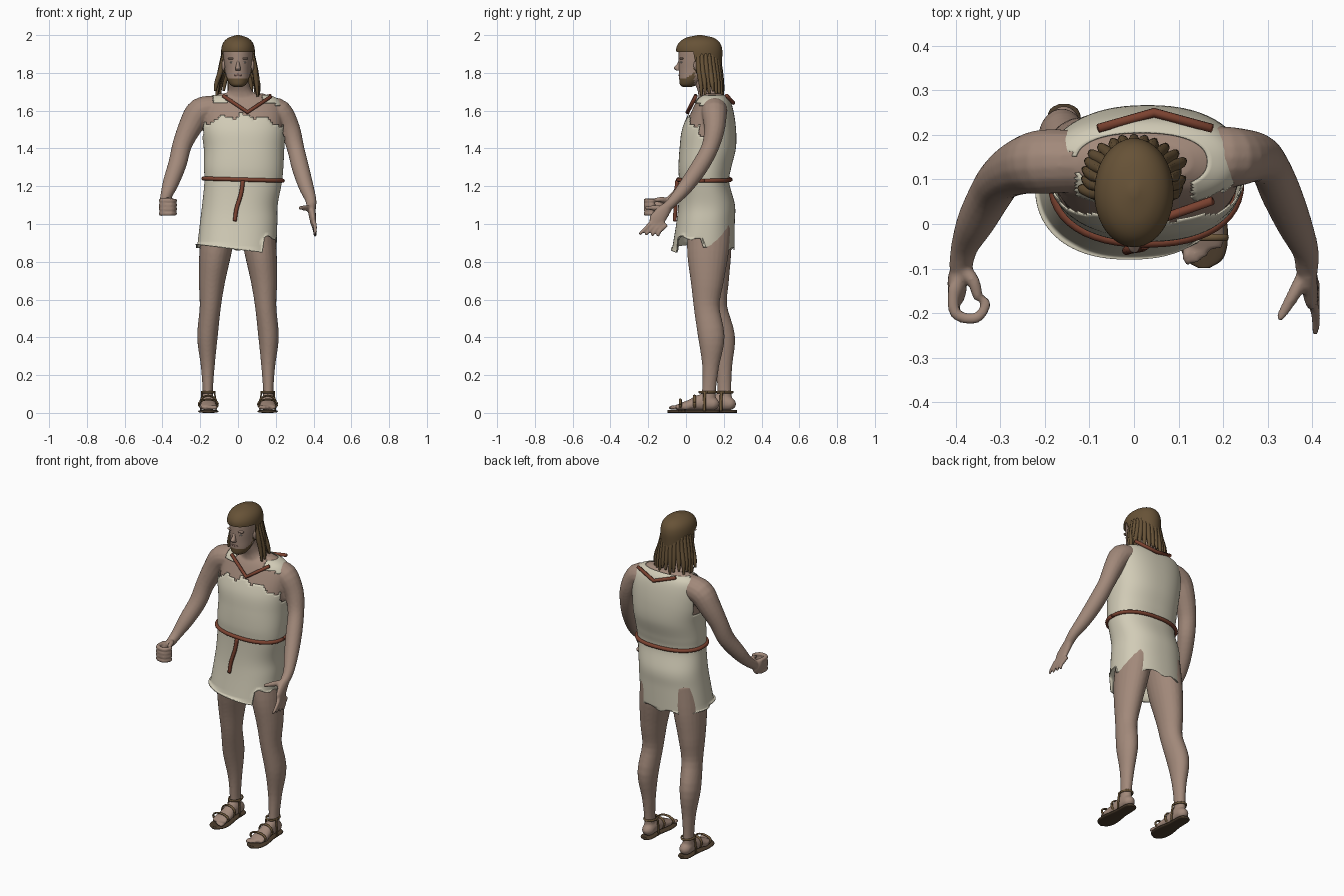
import bpy, bmesh, math, random
from mathutils import Vector

random.seed(4)
cube = bpy.data.objects.get("Cube")
if cube:
    bpy.data.objects.remove(cube)


def material(name, *rgb):
    mat = bpy.data.materials.new(name)
    mat.use_nodes = True
    mat.diffuse_color = (*rgb, 1)
    mat.node_tree.nodes["Principled BSDF"].inputs["Base Color"].default_value = (*rgb, 1)
    return mat


SKIN = material("skin", .36, .25, .195)
LIP = material("lip skin", .27, .16, .13)
EYE = material("eye white", .5, .45, .4)
HAIR = material("brown hair", .135, .085, .038)
CLOTH = material("undyed linen", .64, .6, .47)
ROPE = material("red brown rope", .2, .055, .03)
SOLE = material("sole leather", .07, .045, .025)
STRAP = material("strap leather", .16, .1, .045)


def finish(name, bm, mat):
    bmesh.ops.recalc_face_normals(bm, faces=bm.faces)
    for f in bm.faces:
        f.smooth = True
    mesh = bpy.data.meshes.new(name)
    bm.to_mesh(mesh)
    bm.free()
    mesh.materials.append(mat)
    obj = bpy.data.objects.new(name, mesh)
    bpy.context.collection.objects.link(obj)
    return obj


def smooth_rows(rows, sub):
    # Catmull-Rom interpolation of centre and radii together
    out = []
    for i in range(len(rows) - 1):
        a, b, c, d = (rows[max(0, min(len(rows) - 1, i + k))] for k in (-1, 0, 1, 2))
        for s in range(sub):
            t = s / sub
            out.append([q + .5 * t * (r - p + t * (2*p - 5*q + 4*r - w + t * (3*(q - r) + w - p)))
                        for p, q, r, w in zip(a, b, c, d)])
    return out + [list(rows[-1])]


def loft(name, rows, mat, n=16, sub=4, flat=False, sq=2, edit=None):
    """Skin elliptical sections (x, y, z, radius, second radius) along a path."""
    rows = smooth_rows([r if len(r) > 4 else (*r, r[3]) for r in rows], sub)
    pts = [Vector(r[:3]) for r in rows]
    bm, rings, u = bmesh.new(), [], Vector((1, 0, 0))
    for i, (p, r) in enumerate(zip(pts, rows)):
        t = (pts[min(i + 1, len(pts) - 1)] - pts[max(i - 1, 0)]).normalized()
        if flat:
            t = Vector((0, 0, 1))
        u = (u - t * u.dot(t)).normalized()
        v = t.cross(u)
        ring = []
        for k in range(n):
            c, s = math.cos(math.tau * k / n), math.sin(math.tau * k / n)
            c, s = (math.copysign(abs(w) ** (2 / sq), w) for w in (c, s))
            ring.append(bm.verts.new(p + u * c * max(r[3], .001) + v * s * max(r[4], .001)))
        rings.append(ring)
    for a, b in zip(rings, rings[1:]):
        for k in range(n):
            bm.faces.new((a[k - 1], a[k], b[k], b[k - 1]))
    bm.faces.new(rings[0])
    bm.faces.new(rings[-1])
    if edit:
        edit(bm)
    return finish(name, bm, mat)


def blob(name, centre, size, mat):
    bm = bmesh.new()
    bmesh.ops.create_icosphere(bm, subdivisions=3, radius=1)
    bmesh.ops.scale(bm, vec=size, verts=bm.verts)
    bmesh.ops.translate(bm, vec=centre, verts=bm.verts)
    return finish(name, bm, mat)


def cut(bm, rule):
    bad = [f for f in bm.faces if rule(*f.calc_center_median())]
    bmesh.ops.delete(bm, geom=bad, context="FACES")


# Torso sections, shared by the body and the tunic
torso = [(-.01, .088, .83, .212, .168), (.003, .103, 1, .205, .155), (.01, .109, 1.1, .2, .15),
         (.027, .096, 1.22, .205, .133), (.03, .1, 1.3, .21, .14), (.032, .115, 1.4, .213, .149),
         (.028, .122, 1.5, .222, .143), (.026, .135, 1.6, .22, .116), (.02, .14, 1.66, .195, .09),
         (.016, .14, 1.692, .125, .055)]
skin = [loft("torso", [(x, y, z, a - .012, b - .012) for x, y, z, a, b in torso[1:]], SKIN,
             n=40, flat=True, sq=2.3)]
skin.append(loft("neck", [(.018, .135, 1.65, .12, .07), (.012, .125, 1.7, .068, .062),
                          (.003, .1, 1.75, .055, .058), (0, .08, 1.8, .052, .058)], SKIN, flat=True))

# Arms
skin.append(loft("right_arm", [(-.12, .14, 1.61, .07), (-.2, .14, 1.595, .073), (-.25, .13, 1.52, .064),
                               (-.295, .105, 1.42, .052), (-.32, .07, 1.32, .049), (-.355, .005, 1.22, .043),
                               (-.38, -.05, 1.15, .031), (-.39, -.1, 1.11, .026)], SKIN))
skin.append(loft("left_arm", [(.16, .15, 1.6, .07), (.22, .15, 1.59, .068), (.275, .15, 1.5, .055),
                              (.305, .125, 1.4, .046), (.33, .07, 1.3, .046), (.36, 0, 1.2, .04),
                              (.385, -.06, 1.13, .03), (.388, -.1, 1.09, .026)], SKIN))

# Closed right hand
skin.append(blob("right_palm", (-.397, -.135, 1.09), (.022, .05, .045), SKIN))
for i in range(4):
    z = 1.055 + .023 * i
    skin.append(loft("right_finger", [(-.405, -.14, z, .013), (-.402, -.2, z, .013), (-.355, -.212, z, .012),
                                      (-.332, -.18, z, .011), (-.345, -.165, z, .008)], SKIN, n=10))
skin.append(loft("right_thumb", [(-.385, -.1, 1.12, .018), (-.36, -.13, 1.13, .015),
                                 (-.35, -.17, 1.125, .011)], SKIN, n=10))

# Open left hand
skin.append(loft("left_palm", [(.388, -.09, 1.1, .025), (.392, -.125, 1.06, .02, .038),
                               (.398, -.16, 1.015, .016, .042), (.4, -.175, 1, .01, .03)], SKIN))
for i in range(4):
    y = -.185 + .021 * i
    skin.append(loft("left_finger", [(.398, y + .02, 1.03 - .011 * i, .012), (.408, y - .02, .985 - .009 * i, .011),
                                     (.407, y - .062 + .012 * i, .945 - .004 * i, .008)], SKIN, n=10))
skin.append(loft("left_thumb", [(.385, -.11, 1.08, .018), (.355, -.165, 1.085, .015),
                                (.325, -.215, 1.085, .009)], SKIN, n=10))

# Legs, feet and sandals; the left leg stands further forward
leg = [(.095, .125, 1.02, .095, .115), (.12, .13, .85, .085, .11), (.138, .14, .7, .07, .088),
       (.147, .15, .56, .056, .068), (.162, .19, .4, .054, .07), (.16, .2, .25, .037, .045),
       (.16, .203, .13, .028, .037), (.16, .205, .05, .03, .04)]
foot = [(.06, .04, .012, .012), (.035, .046, .034, .034), (-.03, .056, .035, .044),
        (-.09, .042, .042, .03), (-.14, .033, .047, .02), (-.17, .028, .042, .012)]
sole = [(.066, .012), (.045, .036), (-.04, .04), (-.13, .054), (-.19, .045), (-.214, .012)]
for side, s, step in (("right", -1, 0), ("left", 1, .088)):
    skin.append(loft(side + "_leg", [(s * x, y - step * (1 - z) / .95, z, a, b) for x, y, z, a, b in leg],
                     SKIN, n=24))
    fx, fy = s * .157, .203 - step
    skin.append(loft(side + "_foot", [(fx, fy + y, z, a, b) for y, z, a, b in foot], SKIN))
    for i in range(5):
        skin.append(blob(side + "_toe", (fx + s * (-.036 + .018 * i), fy - .183 + .004 * i * i, .028),
                         (.013 - .001 * i, .025, .012), SKIN))
    loft(side + "_sole", [(fx, fy + y, .008, w, .008) for y, w in sole], SOLE, sq=3)
    turn = [math.tau * i / 24 for i in range(25)]
    for dy, w, h in ((-.07, .043, .042), (-.145, .051, .03)):
        loft(side + "_foot_strap", [(fx + w * math.cos(a), fy + dy, .02 + h * (1 + math.sin(a)) * .85, .005, .008)
                                    for a in turn], STRAP, n=8, sub=1)
    loft(side + "_ankle_strap", [(fx + .034 * math.cos(a), fy + .045 * math.sin(a), .11, .005, .007)
                                 for a in turn], STRAP, n=8, sub=1)
    for d in (-1, 1):
        loft(side + "_side_strap", [(fx + d * .041, fy - .018, .01, .004, .008),
                                    (fx + d * .038, fy - .018, .06, .004, .008),
                                    (fx + d * .033, fy - .015, .115, .004, .008)], STRAP, n=8)

# Blend the skin parts into one body
bpy.ops.object.select_all(action="DESELECT")
for part in skin:
    part.select_set(True)
bpy.context.view_layer.objects.active = skin[0]
bpy.ops.object.join()
body = skin[0]
body.name = "body"
mod = body.modifiers.new("blend", "REMESH")
mod.mode, mod.voxel_size, mod.use_smooth_shade = "VOXEL", .0065, True
mod = body.modifiers.new("soften", "SMOOTH")
mod.factor, mod.iterations = .5, 4


# Tunic with a ragged neckline, open armholes and an uneven hem
def tailor(bm):
    def surplus(x, y, z):
        jag = .012 * math.sin(55 * x) + .008 * math.sin(130 * x)
        if z > 1.683 or z < .84 and abs(y - .09) < .02:
            return True
        if abs(x - .03) > .17 and z > 1.46 and .07 < y < .17 + jag:
            return z < 1.63 or x < 0
        patch = z > 1.64 and (-.13 < x < -.06 or .13 < x < .22)
        return y < .15 and z > 1.575 - 1.2 * (x - .02) ** 2 + jag and not patch
    cut(bm, surplus)
    for v in bm.verts:
        x, y, z = v.co
        if y < .09:
            hem = .93 + .01 * math.sin(90 * x) if x > .13 else .868 - .12 * x
        else:
            hem = .855 + .022 * abs(math.sin(22 * x))
        v.co.z = max(z, hem)
    bmesh.ops.remove_doubles(bm, verts=bm.verts, dist=.0005)


tunic = loft("tunic", torso, CLOTH, n=96, sub=8, flat=True, sq=2.3, edit=tailor)
tunic.modifiers.new("cloth thickness", "SOLIDIFY").thickness = .004

# Rope belt, hanging end and collar cords
belt = []
for i in range(49):
    a = math.tau * i / 48
    c, s = (math.copysign(abs(w) ** .87, w) for w in (math.cos(a), math.sin(a)))
    belt.append((.027 + .21 * c, .097 + .139 * s, 1.235 - .006 * c, .011))
loft("rope_belt", belt, ROPE, n=10, sub=1)
loft("rope_end", [(.026, -.047, 1.23, .011), (.016, -.052, 1.16, .011), (-.008, -.056, 1.08, .011),
                  (-.017, -.06, 1.015, .01)], ROPE, n=10)
loft("front_collar_cord", [(-.08, .052, 1.68, .01), (.05, .008, 1.592, .011), (.175, .052, 1.675, .01)],
     ROPE, n=10, sub=1)
loft("back_collar_cord", [(-.08, .215, 1.68, .01), (.045, .25, 1.642, .011), (.175, .215, 1.68, .01)],
     ROPE, n=10, sub=1)

# Head with a short beard coloured by height
head = loft("head", [(0, .005, 1.725, .02, .02), (0, .015, 1.738, .042, .047), (0, .032, 1.77, .059, .068),
                     (0, .06, 1.82, .069, .098), (0, .072, 1.88, .077, .111), (0, .075, 1.93, .078, .11),
                     (0, .07, 1.97, .055, .08), (0, .07, 1.985, .01, .01)], SKIN, n=40, sub=6, flat=True)
head.data.materials.append(HAIR)
for p in head.data.polygons:
    x, y, z = p.center
    p.material_index = int(y < .045 and z < 1.768 + .6 * max(0, y + .01))

# Face details
loft("nose", [(0, -.028, 1.868, .008, .009), (0, -.036, 1.845, .009, .013), (0, -.045, 1.826, .014, .02),
              (0, -.038, 1.813, .014, .014)], SKIN, flat=True)
blob("lips", (0, -.03, 1.788), (.022, .01, .007), LIP)
for s in (-1, 1):
    blob("eye", (s * .03, -.022, 1.856), (.013, .008, .005), EYE)
    blob("brow", (s * .03, -.022, 1.876), (.025, .013, .007), SKIN)
    blob("ear", (s * .076, .06, 1.84), (.01, .02, .03), SKIN)

# Hair cap with fringe, and hanging locks round the sides and back
loft("hair_cap", [(0, .095, 1.8, .074, .09), (0, .078, 1.86, .085, .112), (0, .07, 1.92, .089, .122),
                  (0, .071, 1.96, .078, .108), (0, .073, 1.986, .05, .072), (0, .073, 2, .008, .01)],
     HAIR, n=48, sub=6, flat=True, edit=lambda bm: cut(bm, lambda x, y, z: y < .045 and z < 1.912))
for i in range(17):
    a = -.25 + (math.pi + .5) * i / 16
    x, y = math.cos(a), math.sin(a)
    out = random.uniform(.095, .118)
    loft("hair_lock", [(.078 * x, .085 + .085 * y, 1.9, .011), (.092 * x, .09 + .09 * y, 1.82, .014),
                       (out * x, .1 + .09 * y, 1.75, .012),
                       (out * x * 1.07, .105 + .092 * y, random.uniform(1.67, 1.71), .006)], HAIR, n=8)
